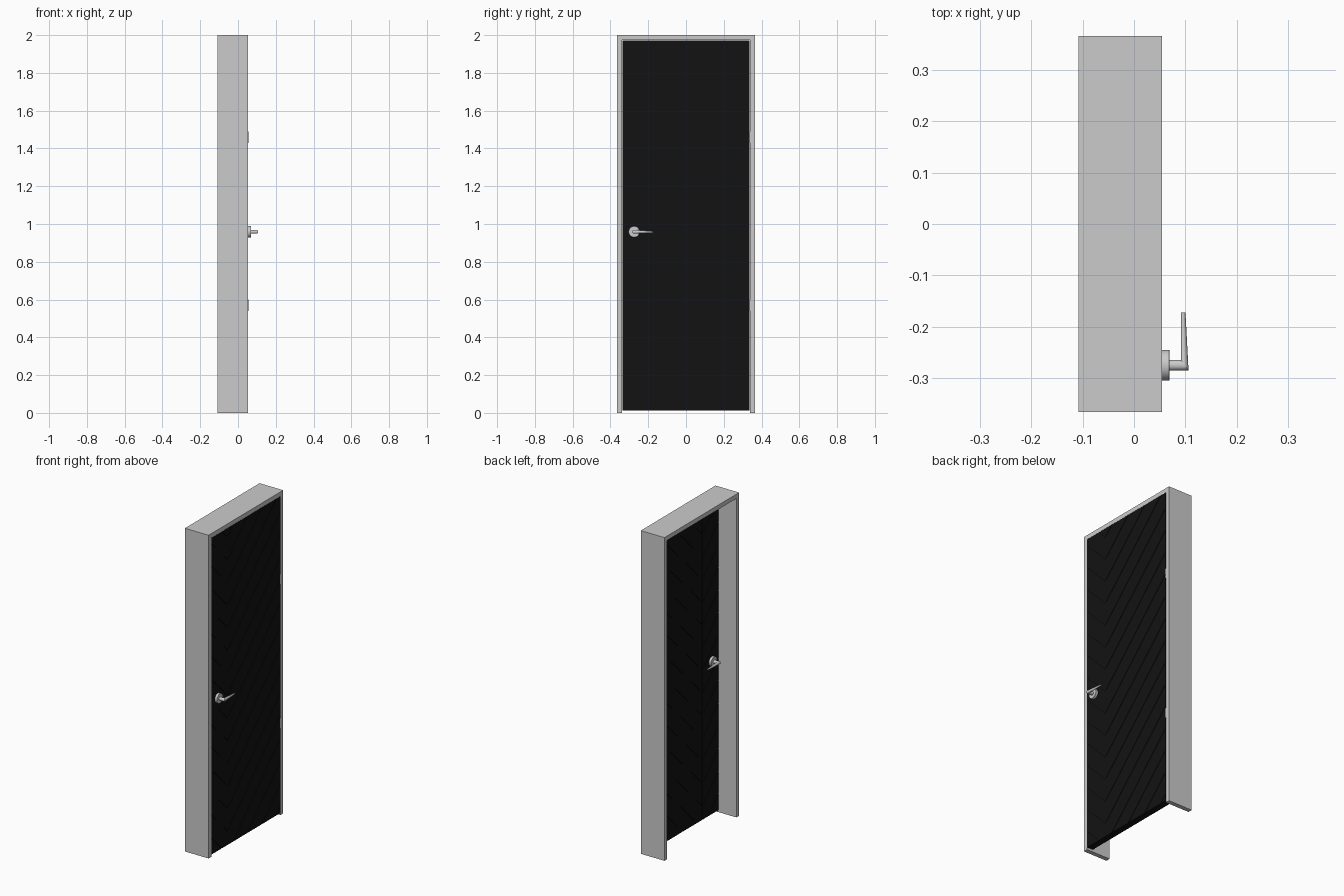
import bpy, bmesh, math
from mathutils import Vector

if "Cube" in bpy.data.objects:
    bpy.data.objects.remove(bpy.data.objects["Cube"])

black = bpy.data.materials.new("black_wood")
black.diffuse_color = (0.006, 0.006, 0.006, 1)
black.use_nodes = True
black.node_tree.nodes["Principled BSDF"].inputs["Base Color"].default_value = black.diffuse_color

X0, X1 = -0.108, 0.054          # frame depth
Y, T = 0.365, 0.027             # frame half width, board thickness
DB, DF = 0.014, 0.054           # door back and front faces
DY, DZ0, DZ1 = 0.3365, 0.013, 1.972
MID = (DB + DF) / 2


def finish(name, bm, mat=None, smooth=False):
    bmesh.ops.recalc_face_normals(bm, faces=bm.faces)
    me = bpy.data.meshes.new(name)
    bm.to_mesh(me)
    bm.free()
    ob = bpy.data.objects.new(name, me)
    bpy.context.collection.objects.link(ob)
    if mat:
        me.materials.append(mat)
    if smooth:
        bpy.context.view_layer.objects.active = ob
        ob.select_set(True)
        bpy.ops.object.shade_smooth_by_angle(angle=math.radians(40))
        ob.select_set(False)
    return ob


def box(name, lo, hi, mat=None):
    bm = bmesh.new()
    bmesh.ops.create_cube(bm, size=1)
    lo, hi = Vector(lo), Vector(hi)
    for v in bm.verts:
        v.co = (lo + hi) / 2 + v.co * (hi - lo)
    return finish(name, bm, mat)


def loft(name, rings, side=1):
    """Skin closed rings of points; side=-1 mirrors across the door."""
    bm = bmesh.new()
    loops = [[bm.verts.new((MID + side * (x - MID), y, z)) for x, y, z in r] for r in rings]
    n = len(loops[0])
    for a, b in zip(loops, loops[1:]):
        for i in range(n):
            bm.faces.new((a[i], a[(i + 1) % n], b[(i + 1) % n], b[i]))
    bm.faces.new(loops[0])
    bm.faces.new(loops[-1])
    return finish(name, bm, smooth=True)


def ring(inner, outer, hz, z, n=24):
    """Ellipse whose plan-view diameter runs from inner to outer (x, y)."""
    pts = []
    for i in range(n):
        a = 2 * math.pi * i / n
        t = 0.5 + 0.5 * math.cos(a)
        pts.append((inner[0] + (outer[0] - inner[0]) * t,
                    inner[1] + (outer[1] - inner[1]) * t,
                    z + hz * math.sin(a)))
    return pts


# Frame: two jambs with the head resting on top
for s, side in ((-1, "left"), (1, "right")):
    ya, yb = sorted((s * Y, s * (Y - T)))
    box("jamb_" + side, (X0, ya, 0), (X1, yb, 2 - T), None)
box("frame_head", (X0, -Y, 2 - T), (X1, Y, 2))

# Door core
G = 0.003
box("door_core", (DB + G, -DY, DZ0), (DF - G, DY, DZ1), black)


# Chevron planks on both faces, meeting at an off-centre seam
def planks(name, xa, xb):
    bm = bmesh.new()
    seam, pitch, gap = -0.18, 0.14, 0.004
    for near, far in ((seam - gap / 2, -DY), (seam + gap / 2, DY)):
        z = -0.6
        while z < 2.1:
            dn, df = abs(near - seam), abs(far - seam)
            bm.faces.new([bm.verts.new((xa, y, zz)) for y, zz in (
                (near, z + dn), (far, z + df),
                (far, z + df + pitch - gap), (near, z + dn + pitch - gap))])
            z += pitch
    # trim to the door's top and bottom
    for zc, nz in ((DZ0, -1), (DZ1, 1)):
        bmesh.ops.bisect_plane(bm, geom=bm.verts[:] + bm.edges[:] + bm.faces[:],
                               plane_co=(0, 0, zc), plane_no=(0, 0, nz), clear_outer=True)
    ext = bmesh.ops.extrude_face_region(bm, geom=bm.faces[:], use_keep_orig=True)
    for v in ext["geom"]:
        if isinstance(v, bmesh.types.BMVert):
            v.co.x = xb
    finish(name, bm, black)


planks("front_planks", DF - G, DF)
planks("back_planks", DB + G, DB)

# Lever handles on both faces
HY, HZ = -0.2745, 0.959
for s, side in ((1, "front"), (-1, "back")):
    rose = [ring((x, HY - r), (x, HY + r), r, HZ, 32)
            for x, r in ((DF - 0.004, 0.03), (0.068, 0.03), (0.069, 0.029))]
    loft("handle_rose_" + side, rose, s)
    loft("handle_lever_" + side, [
        ring((0.067, -0.264), (0.067, -0.285), 0.0105, HZ),
        ring((0.091, -0.264), (0.106, -0.285), 0.0105, HZ),
        ring((0.091, -0.172), (0.100, -0.172), 0.004, HZ - 0.002)], s)

# Hinge knuckles in the gap on the far edge
for z, pos in ((0.57, "lower"), (1.46, "upper")):
    loft("hinge_" + pos, [ring((0.0465, 0.3365), (0.0548, 0.3365), 0, 0, 3)] and [
        [(0.0505 + 0.0042 * math.cos(a * math.pi / 8),
          0.336 + 0.0042 * math.sin(a * math.pi / 8), zz) for a in range(16)]
        for zz in (z - 0.03, z + 0.03)])
